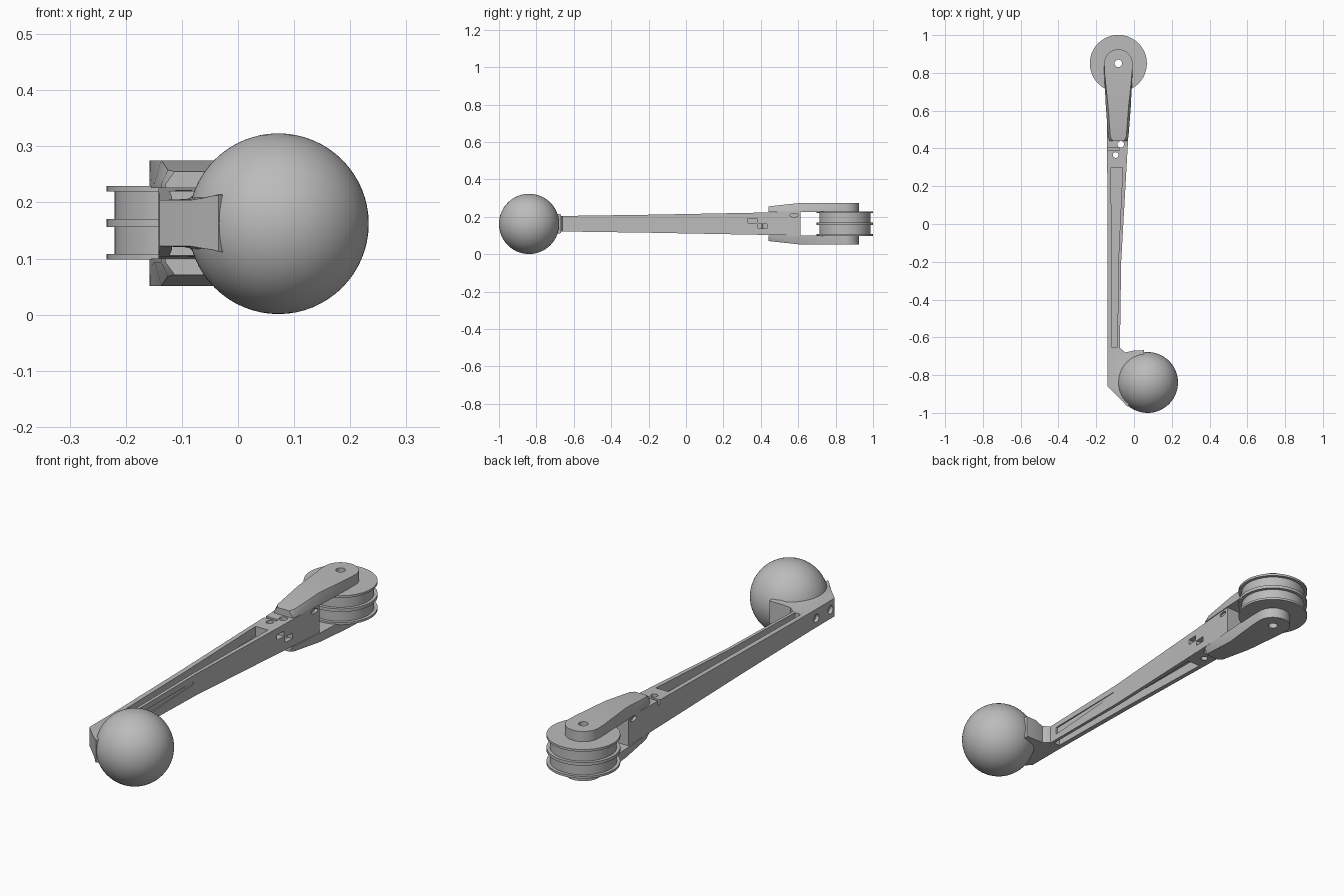
import bpy, bmesh, math
from mathutils import Matrix, Vector

if "Cube" in bpy.data.objects:
    bpy.data.objects.remove(bpy.data.objects["Cube"])

ZC = 0.163                      # mid height of the whole lever
PX, PY = -0.083, 0.85           # roller axle position
BX, BY = 0.072, -0.839          # ball centre
grey = bpy.data.materials.new("plain_grey")
grey.diffuse_color = (0.5, 0.5, 0.5, 1)
grey.use_nodes = True
grey.node_tree.nodes["Principled BSDF"].inputs["Base Color"].default_value = grey.diffuse_color


def make(name, bm, angle=30):
    bmesh.ops.recalc_face_normals(bm, faces=bm.faces)
    me = bpy.data.meshes.new(name)
    bm.to_mesh(me)
    bm.free()
    ob = bpy.data.objects.new(name, me)
    bpy.context.collection.objects.link(ob)
    me.materials.append(grey)
    finish(ob, angle)
    return ob


def finish(ob, angle=30):
    bpy.ops.object.select_all(action='DESELECT')
    ob.select_set(True)
    bpy.context.view_layer.objects.active = ob
    bpy.ops.object.shade_smooth_by_angle(angle=math.radians(angle))


def loft(name, sections):
    """Skin closed rings of points and cap both ends."""
    bm = bmesh.new()
    rings = [[bm.verts.new(p) for p in s] for s in sections]
    n = len(rings[0])
    for a, b in zip(rings, rings[1:]):
        for i in range(n):
            bm.faces.new((a[i], a[(i + 1) % n], b[(i + 1) % n], b[i]))
    bm.faces.new(rings[0])
    bm.faces.new(rings[-1])
    return make(name, bm)


def box_ring(y, x0, x1, z0, z1):
    return [(x0, y, z0), (x1, y, z0), (x1, y, z1), (x0, y, z1)]


def cylinder(name, centre, r, depth, axis='Z', flat=1.0):
    bm = bmesh.new()
    rot = Matrix.Rotation(math.pi / 2, 4, 'Y') if axis == 'X' else Matrix()
    m = Matrix.Translation(centre) @ Matrix.Diagonal((1, 1, flat, 1)) @ rot
    bmesh.ops.create_cone(bm, cap_ends=True, segments=48, radius1=r, radius2=r,
                          depth=depth, matrix=m)
    return make(name, bm)


def box(name, x0, x1, y0, y1, z0, z1):
    return loft(name, [box_ring(y0, x0, x1, z0, z1), box_ring(y1, x0, x1, z0, z1)])


def cut(ob, cutters):
    for c in cutters:
        c.hide_render = True
        mod = ob.modifiers.new("cut", 'BOOLEAN')
        mod.operation = 'DIFFERENCE'
        mod.solver = 'EXACT'
        mod.object = c
        bpy.context.view_layer.objects.active = ob
        bpy.ops.object.modifier_apply(modifier=mod.name)
        bpy.data.objects.remove(c)
    finish(ob)


# ball
bm = bmesh.new()
bmesh.ops.create_uvsphere(bm, u_segments=64, v_segments=32, radius=0.161,
                          matrix=Matrix.Translation((BX, BY, 0.162)))
make("ball", bm, 60)

# tapered arm
arm = loft("arm", [box_ring(*s) for s in (
    (-0.69, -0.14, -0.075, 0.122, 0.204),
    (-0.20, -0.14, -0.068, 0.115, 0.211),
    (0.38, -0.142, -0.035, 0.104, 0.222),
    (0.612, -0.142, -0.022, 0.100, 0.227))])
cutters = []
# long pockets above and below the web
for z0, z1 in ((0.175, 0.3), (0.02, 0.151)):
    cutters.append(loft("pocket", [box_ring(-0.65, -0.118, -0.088, z0, z1),
                                   box_ring(-0.20, -0.118, -0.083, z0, z1),
                                   box_ring(0.30, -0.122, -0.060, z0, z1)]))
# tapering groove on the outer wall
cutters.append(loft("groove", [box_ring(-0.62, -0.081, 0, 0.148, 0.182),
                               box_ring(-0.22, -0.071, 0, 0.172, 0.182)]))
# pin holes, side slots and oval recesses
cutters.append(cylinder("hole", (-0.070, 0.422, ZC), 0.017, 0.4))
cutters.append(cylinder("hole", (-0.097, 0.365, ZC), 0.015, 0.4))
cutters.append(box("slot", -0.16, -0.08, 0.388, 0.402, 0.20, 0.3))
for y, z in ((0.355, 0.18), (0.41, 0.15)):
    cutters.append(box("slot", -0.065, 0, y - 0.024, y + 0.024, z - 0.012, z + 0.012))
for x in (-0.145, -0.02):
    cutters.append(cylinder("oval", (x, 0.578, 0.209), 0.022, 0.03, 'X', 0.45))
cut(arm, cutters)

# ball socket: flares towards the ball
outer = [(0.052, -0.668), (0.0, -0.670), (-0.045, -0.680), (-0.07, -0.660),
         (-0.115, -0.650), (-0.14, -0.66), (-0.14, -0.76), (-0.14, -0.86),
         (-0.085, -0.915), (-0.035, -0.962)]
rings = []
for i, (x, y) in enumerate(outer):
    a = math.radians(97 + 133 * i / (len(outer) - 1))
    d = Vector((math.cos(a), math.sin(a)))
    ring = []
    tip = i in (0, 1, len(outer) - 1)
    ho = 0.050 if tip else 0.041
    hm = 0.051 if tip else 0.043
    for r, h in ((0.166, hm), (0.13, 0.052)):
        p = Vector((BX, BY)) + d * r
        ring.append((p.x, p.y, h))
    (mx, my, mh), (ix, iy, ih) = ring
    rings.append([(x, y, ZC - ho), (mx, my, ZC - mh), (ix, iy, ZC - ih),
                  (ix, iy, ZC + ih), (mx, my, ZC + mh), (x, y, ZC + ho)])
socket = loft("ball_socket", rings)
cut(socket, [cylinder("hole", (-0.14, y, ZC), 0.018, 0.03, 'X') for y in (-0.83, -0.73)])

# fork plates: sloped nose, bevelled sides, round end, mirrored top to bottom
rows = [(0.44, 0.030, 0.046, 0.255), (0.462, 0.042, 0.054, 0.258),
        (0.62, 0.054, 0.066, 0.275), (0.80, 0.073, 0.075, 0.275)]
for k in range(13):
    a = math.radians(88 * k / 12)
    w = 0.075 * math.cos(a)
    rows.append((PY + 0.075 * math.sin(a), w, w, 0.275))
for name, s in (("upper_fork_plate", 1), ("lower_fork_plate", -1)):
    plate = loft(name, [[(PX - wb, y, ZC + s * 0.063), (PX + wb, y, ZC + s * 0.063),
                         (PX + wb, y, ZC + s * (0.070 if y < 0.7 else 0.08)),
                         (PX + wt, y, ZC + s * (zt - ZC)),
                         (PX - wt, y, ZC + s * (zt - ZC)),
                         (PX - wb, y, ZC + s * (0.070 if y < 0.7 else 0.08))]
                        for y, wt, wb, zt in rows])
    cut(plate, [cylinder("hole", (PX, PY, ZC), 0.02, 0.5)])

# twin-groove roller: lathed profile with an axle bore
profile = [(0.02, 0.098), (0.151, 0.098), (0.151, 0.108), (0.137, 0.108),
           (0.137, 0.156), (0.151, 0.156), (0.151, 0.170), (0.137, 0.170),
           (0.137, 0.219), (0.151, 0.219), (0.151, 0.229), (0.02, 0.229)]
bm = bmesh.new()
vs = [bm.verts.new((PX + r, PY, z)) for r, z in profile]
es = [bm.edges.new((vs[i], vs[(i + 1) % len(vs)])) for i in range(len(vs))]
bmesh.ops.spin(bm, geom=vs + es, cent=(PX, PY, 0), axis=(0, 0, 1),
               angle=2 * math.pi, steps=64, use_duplicate=False)
bmesh.ops.remove_doubles(bm, verts=bm.verts, dist=0.0001)
make("roller", bm)
